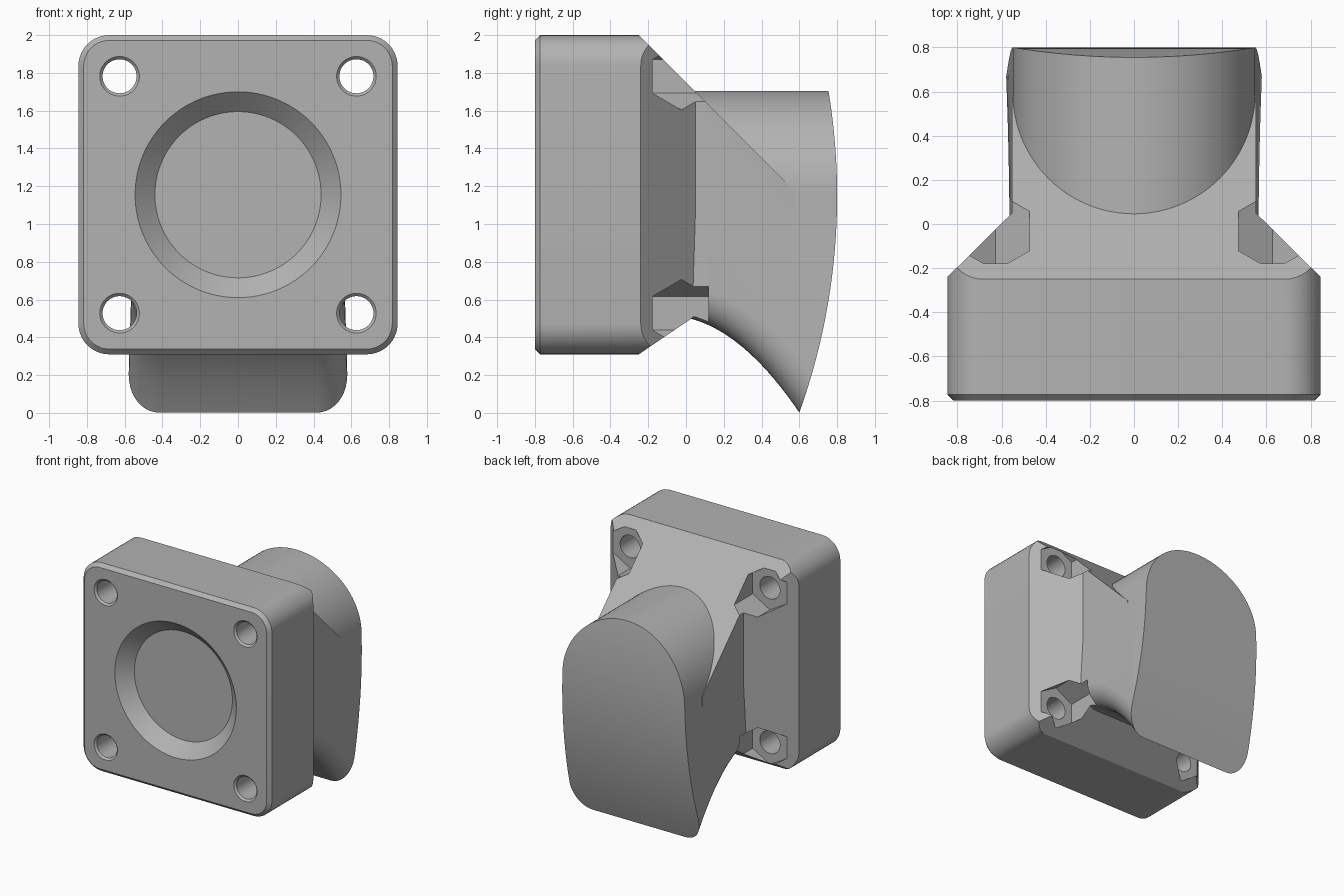
import bpy, bmesh, math

if "Cube" in bpy.data.objects:
    bpy.data.objects.remove(bpy.data.objects["Cube"])

CZ = 1.155  # height of the plate centre
grey = bpy.data.materials.new("warm_grey")
grey.diffuse_color = (0.45, 0.45, 0.45, 1)
grey.use_nodes = True
grey.node_tree.nodes["Principled BSDF"].inputs["Base Color"].default_value = grey.diffuse_color


def loft(name, rings):
    """Solid through a list of matching closed rings, capped at both ends."""
    bm = bmesh.new()
    rows = [[bm.verts.new(p) for p in r] for r in rings]
    n = len(rows[0])
    for a, b in zip(rows, rows[1:]):
        for i in range(n):
            j = (i + 1) % n
            bm.faces.new((a[i], a[j], b[j], b[i]))
    bm.faces.new(rows[0])
    bm.faces.new(rows[-1])
    bmesh.ops.recalc_face_normals(bm, faces=bm.faces)
    me = bpy.data.meshes.new(name)
    bm.to_mesh(me)
    bm.free()
    me.materials.append(grey)
    ob = bpy.data.objects.new(name, me)
    bpy.context.collection.objects.link(ob)
    return ob


def combine(target, tool, op):
    """Apply a boolean and remove the tool."""
    mod = target.modifiers.new(op, 'BOOLEAN')
    mod.operation, mod.solver, mod.object = op, 'EXACT', tool
    bpy.context.view_layer.objects.active = target
    bpy.ops.object.modifier_apply(modifier=mod.name)
    bpy.data.objects.remove(tool)


def rounded_square(y, h, r, steps=10):
    pts = []
    for k, (sx, sz) in enumerate([(1, 1), (-1, 1), (-1, -1), (1, -1)]):
        for i in range(steps + 1):
            a = math.radians(90 * (k + i / steps))
            pts.append((sx * (h - r) + r * math.cos(a), y,
                        CZ + sz * (h - r) + r * math.sin(a)))
    return pts


def circle(y, r, cx, cz, n=48, turn=0.0):
    return [(cx + r * math.cos(turn + math.tau * i / n), y,
             cz + r * math.sin(turn + math.tau * i / n)) for i in range(n)]


# Mounting plate: rounded square with a front chamfer, long enough for the taper
body = loft("adapter_body", [rounded_square(-0.8, 0.817, 0.135),
                             rounded_square(-0.772, 0.845, 0.163),
                             rounded_square(0.6, 0.845, 0.163)])

# Taper behind the plate: trim by a side profile and by a plan profile
side = [(-1, 2.1), (-0.25, 2.1), (-0.25, 2.0), (0.58, 1.17), (0.58, 1.1),
        (0.03, 0.5), (-0.25, 0.31), (-0.25, 0.2), (-1, 0.2)]
combine(body, loft("side_trim", [[(x, y, z) for y, z in side] for x in (-1, 1)]),
        'INTERSECT')
half = [(0.95, -1), (0.95, -0.24), (0.845, -0.24), (0.552, 0.05), (0.552, 0.7)]
plan = half + [(-x, y) for x, y in reversed(half)]
combine(body, loft("plan_trim", [[(x, y, z) for x, y in plan] for z in (0, 2.2)]),
        'INTERSECT')


# Neck: arched top, slightly flared walls, curved underside with round corners
def neck_section(y, r=0.549, c=0.16):
    t = max(y - 0.02, 0)
    zb = 0.5 - 0.25 * t - 1.05 * t * t
    cz = c * math.hypot(1, 0.25 + 2.1 * t)

    def wide(z):
        return r + 0.03 * min(max((CZ - z) / 0.95, 0), 1)
    pts = [(r * math.cos(math.pi * i / 48), CZ + r * math.sin(math.pi * i / 48))
           for i in range(49)]
    w = wide(zb + cz)
    corner = [(w - c + c * math.cos(a), zb + cz - cz * math.sin(a))
              for a in [math.pi / 2 * i / 10 for i in range(11)]]
    pts += [(-x, z) for x, z in corner] + corner[::-1]
    return [(x, y, z) for x, z in pts]


neck = loft("neck", [neck_section(y) for y in
                     [-0.4] + [0.02 + 0.83 * i / 24 for i in range(25)]])

# Back of the neck follows a large arc
R = 3.4
arc = [(0.8 - R + math.sqrt(R * R - (z - 1.15) ** 2), z)
       for z in [-0.6 + 2.6 * i / 52 for i in range(53)]]
arc += [(-1, 2.0), (-1, -0.6)]
combine(neck, loft("back_trim", [[(x, y, z) for y, z in arc] for x in (-1, 1)]),
        'INTERSECT')
combine(body, neck, 'UNION')

# Shallow conical recess in the front
combine(body, loft("recess", [circle(-0.82, 0.566, 0, CZ, 96),
                              circle(-0.7, 0.44, 0, CZ, 96)]), 'DIFFERENCE')

# Screw holes with a small countersink, and hexagonal nut pockets behind
for x in (-0.627, 0.627):
    for z in (CZ - 0.627, CZ + 0.627):
        hole = [circle(y, r, x, z) for y, r in
                ((-0.82, 0.125), (-0.785, 0.09), (-0.1, 0.09))]
        combine(body, loft("screw_hole", hole), 'DIFFERENCE')
        pocket = [circle(y, 0.178, x, z, 6, math.pi / 6) for y in (-0.18, 0.12)]
        combine(body, loft("nut_pocket", pocket), 'DIFFERENCE')

# Smooth curved surfaces, keep hard edges
bpy.ops.object.select_all(action='DESELECT')
body.select_set(True)
bpy.context.view_layer.objects.active = body
bpy.ops.object.shade_smooth_by_angle(angle=math.radians(25))
